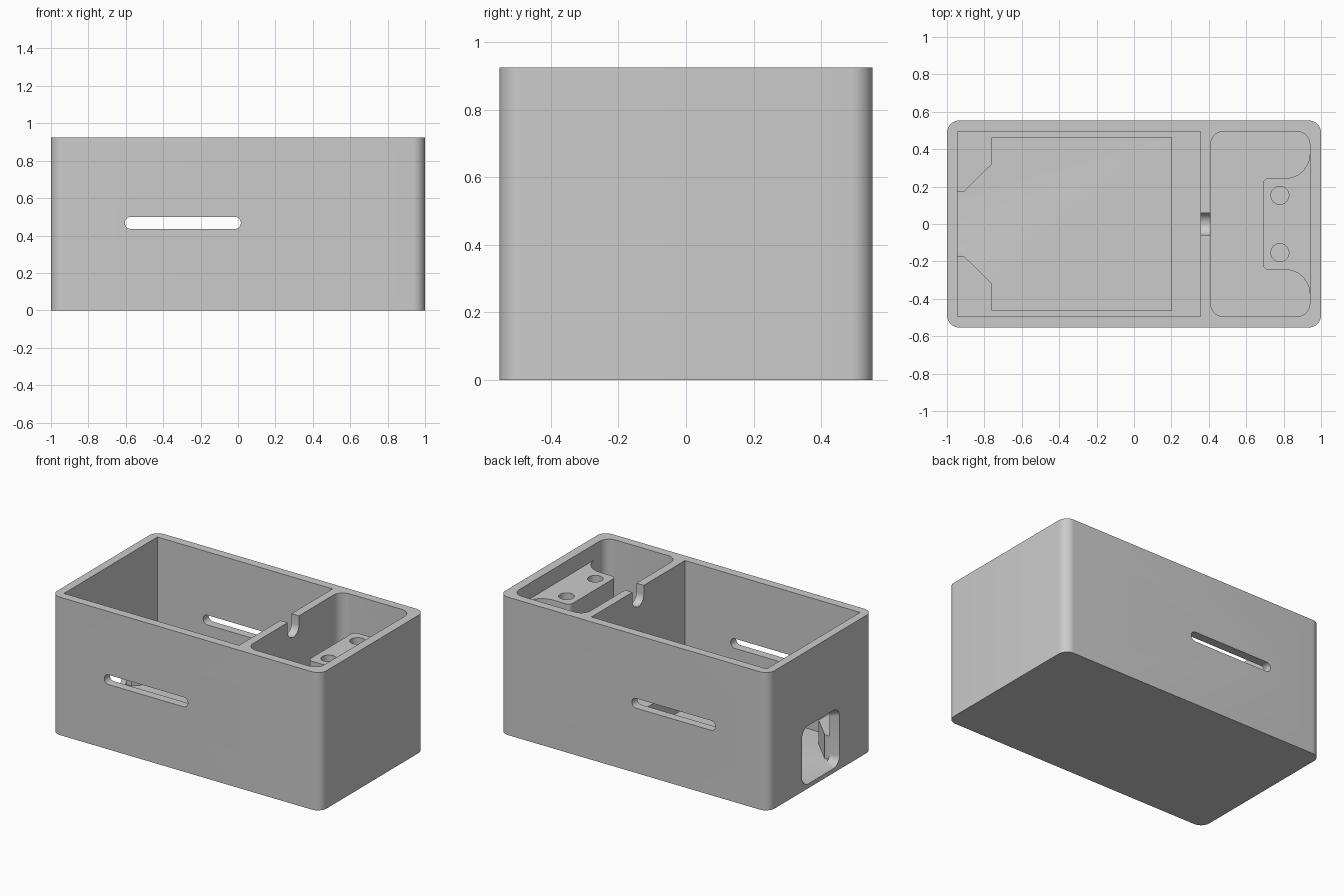
import bpy
import bmesh
import math
from mathutils import Vector

cube = bpy.data.objects.get("Cube")
if cube:
    bpy.data.objects.remove(cube, do_unlink=True)

HEIGHT, FLOOR, TOP = 0.925, 0.06, 1.0   # TOP: cutters overshoot the rim

grey = bpy.data.materials.new("plain grey")
grey.diffuse_color = (0.6, 0.6, 0.6, 1)
grey.use_nodes = True
grey.node_tree.nodes["Principled BSDF"].inputs["Base Color"].default_value = (0.6, 0.6, 0.6, 1)


def outline(corners, steps=10):
    """Closed polygon from (u, v, radius) corners, each rounded by its radius."""
    pts = []
    for i, (u, v, r) in enumerate(corners):
        p = Vector((u, v))
        if r == 0:
            pts.append(p)
            continue
        a = (Vector(corners[i - 1][:2]) - p).normalized()
        b = (Vector(corners[(i + 1) % len(corners)][:2]) - p).normalized()
        half = a.angle(b) / 2
        centre = p + (a + b).normalized() * r / math.sin(half)
        d = r / math.tan(half)
        start = (p + a * d - centre).normalized()
        end = (p + b * d - centre).normalized()
        pts += [centre + start.slerp(end, k / steps) * r for k in range(steps + 1)]
    return pts


def box(u0, u1, v0, v1, r):
    return outline([(u0, v0, r), (u1, v0, r), (u1, v1, r), (u0, v1, r)])


def circle(u, v, r, n=32):
    return [Vector((u + r * math.cos(math.tau * k / n), v + r * math.sin(math.tau * k / n)))
            for k in range(n)]


def prism(name, pts, lo, hi, axis="z", end=None):
    """Solid between two outlines along an axis; end defaults to the same outline."""
    place = {"x": lambda p, w: (w, p.x, p.y),
             "y": lambda p, w: (p.x, w, p.y),
             "z": lambda p, w: (p.x, p.y, w)}[axis]
    bm = bmesh.new()
    first = [bm.verts.new(place(p, lo)) for p in pts]
    last = [bm.verts.new(place(p, hi)) for p in (end or pts)]
    bm.faces.new(first)
    bm.faces.new(last)
    for i in range(len(first)):
        bm.faces.new((first[i - 1], first[i], last[i], last[i - 1]))
    bmesh.ops.recalc_face_normals(bm, faces=bm.faces)
    mesh = bpy.data.meshes.new(name)
    bm.to_mesh(mesh)
    bm.free()
    obj = bpy.data.objects.new(name, mesh)
    bpy.context.collection.objects.link(obj)
    mesh.materials.append(grey)
    return obj


# Outer block
body = prism("enclosure", box(-1, 1, -0.553, 0.553, 0.065), 0, HEIGHT)


def cut(name, *args, **kwargs):
    cutter = prism(name, *args, **kwargs)
    cutter.hide_render = True
    mod = body.modifiers.new(name, "BOOLEAN")
    mod.operation, mod.solver, mod.object = "DIFFERENCE", "EXACT", cutter
    bpy.context.view_layer.objects.active = body
    bpy.ops.object.modifier_apply(modifier=mod.name)
    bpy.data.objects.remove(cutter, do_unlink=True)


# Large compartment, with a narrower pocket below its ledge
cut("main_compartment", box(-0.945, 0.355, -0.495, 0.495, 0), 0.22, TOP)
side = [(-0.945, 0.17, 0), (-0.91, 0.17, 0), (-0.76, 0.32, 0), (-0.76, 0.463, 0), (0.2, 0.463, 0)]
mirrored = [(x, -y, r) for x, y, r in reversed(side)]
cut("lower_pocket", outline(side + mirrored), FLOOR, 0.3)

# Small compartment, wrapping around a solid screw shelf
half = [(0.41, 0.495, 0.07), (0.94, 0.495, 0.07), (0.94, 0.245, 0.13), (0.69, 0.245, 0.03)]
mirrored = [(x, -y, r) for x, y, r in reversed(half)]
cut("shelf_clearance", box(0.41, 0.94, -0.495, 0.495, 0.07), 0.82, TOP)
cut("small_compartment", outline(half + mirrored), FLOOR, 0.9)

# Screw holes in the shelf
for y in (-0.153, 0.153):
    cut("screw_hole", circle(0.78, y, 0.048), 0.45, 0.9)

# Rounded cable notch in the divider
cut("cable_notch", outline([(-0.06, 0.805, 0.0599), (0.06, 0.805, 0.0599), (0.06, TOP, 0), (-0.06, TOP, 0)]),
    0.33, 0.43, axis="x")

# Vent slots through the front and back walls
cut("vent_slots", box(-0.605, 0.015, 0.435, 0.5, 0.032), -0.7, 0.7, axis="y")

# Tapered port window in the right end wall
cut("port_window", box(-0.205, 0.205, 0.025, 0.425, 0.07), -1.01, -0.935, axis="x",
    end=box(-0.168, 0.168, 0.062, 0.388, 0.04))

# Smooth the rounded corners and keep every edge crisp
bpy.ops.object.select_all(action="DESELECT")
body.select_set(True)
bpy.context.view_layer.objects.active = body
bpy.ops.object.shade_smooth_by_angle(angle=math.radians(30))
